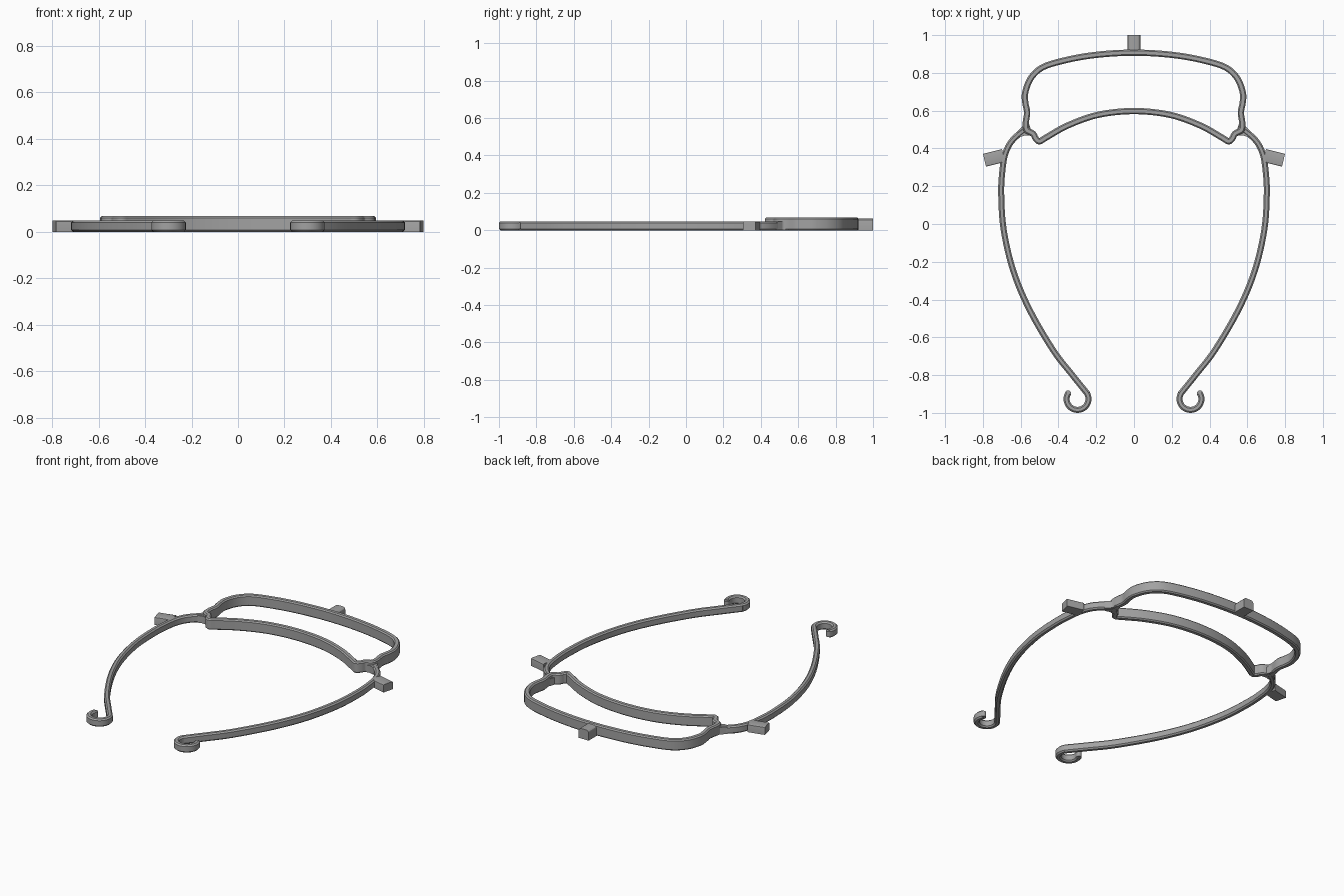
import bpy, bmesh, math
from mathutils import Vector, Matrix

if "Cube" in bpy.data.objects:
    bpy.data.objects.remove(bpy.data.objects["Cube"])

GREY = (0.36, 0.36, 0.36, 1)
mat = bpy.data.materials.new("plain grey plastic")
mat.use_nodes = True
mat.diffuse_color = GREY
mat.node_tree.nodes["Principled BSDF"].inputs["Base Color"].default_value = GREY
mat.node_tree.nodes["Principled BSDF"].inputs["Roughness"].default_value = 0.6


def finish(name, bm, mirror=False):
    bmesh.ops.recalc_face_normals(bm, faces=bm.faces)
    mesh = bpy.data.meshes.new(name)
    bm.to_mesh(mesh)
    bm.free()
    mesh.materials.append(mat)
    obj = bpy.data.objects.new(name, mesh)
    bpy.context.collection.objects.link(obj)
    if mirror:
        obj.modifiers.new("Mirror", 'MIRROR')
    bpy.ops.object.select_all(action='DESELECT')
    obj.select_set(True)
    bpy.context.view_layer.objects.active = obj
    bpy.ops.object.shade_smooth_by_angle(angle=math.radians(30))
    return obj


def spline(points, closed=False, steps=6):
    """Smooth path through the points."""
    p = [Vector(q) for q in points]
    n = len(p)
    get = (lambda i: p[i % n]) if closed else (lambda i: p[max(0, min(n - 1, i))])
    path = []
    for i in range(n if closed else n - 1):
        a, b, c, d = (get(i + k) for k in (-1, 0, 1, 2))
        for s in range(steps):
            t = s / steps
            path.append(b + (c - a) * t / 2 + (2 * a - 5 * b + 4 * c - d) * t * t / 2
                        + (3 * b - a - 3 * c + d) * t ** 3 / 2)
    if not closed:
        path.append(p[-1])
    return path


def sweep(name, path, width, height, chamfer, closed=False, mirror=False):
    """Carry a chamfered upright strip along a flat path."""
    w, c = width / 2, chamfer
    section = [(w - c, 0), (w, c), (w, height - c), (w - c, height),
               (c - w, height), (-w, height - c), (-w, c), (c - w, 0)]
    bm = bmesh.new()
    n = len(path)
    rings = []
    for i, p in enumerate(path):
        before = path[i - 1] if closed or i else p
        after = path[(i + 1) % n] if closed or i < n - 1 else p
        t = (after - before).normalized()
        rings.append([bm.verts.new((p.x - t.y * u, p.y + t.x * u, z)) for u, z in section])
    for i in range(n if closed else n - 1):
        a, b = rings[i], rings[(i + 1) % n]
        for k in range(len(section)):
            m = (k + 1) % len(section)
            bm.faces.new((a[k], a[m], b[m], b[k]))
    if not closed:
        bm.faces.new(rings[0])
        bm.faces.new(rings[-1])
    return finish(name, bm, mirror)


def peg(name, centre, size, angle, bevel, mirror=False):
    """Short block with its long edges chamfered; length runs along local x."""
    bm = bmesh.new()
    bmesh.ops.create_cube(bm, size=1, matrix=Matrix.Diagonal((*size, 1)))
    edges = [e for e in bm.edges
             if abs(e.verts[0].co.x - e.verts[1].co.x) > size[0] / 2 and e.verts[0].co.z > 0]
    bmesh.ops.bevel(bm, geom=edges, offset=bevel, segments=3, profile=0.5, affect='EDGES')
    bm.transform(Matrix.Translation(centre) @ Matrix.Rotation(angle, 4, 'Z'))
    return finish(name, bm, mirror)


# Closed front band: one half, then its mirror image
half = [(0, .907), (.13, .902), (.25, .889), (.36, .868), (.46, .84), (.515, .808), (.555, .757),
        (.577, .69), (.575, .64), (.566, .59), (.573, .535), (.568, .498), (.535, .478),
        (.52, .452), (.5, .438), (.465, .458), (.35, .522), (.19, .578), (0, .598)]
loop = half + [(-x, y) for x, y in reversed(half[1:-1])]
sweep("front_band", spline(loop, closed=True), .033, .067, .007, closed=True)

# Side arms, each running into a curled hook
arm = [(.555, .505), (.595, .487), (.65, .435), (.682, .37), (.697, .28), (.703, .16),
       (.69, -.03), (.64, -.245), (.555, -.45), (.43, -.665), (.33, -.795)]
hook_centre, hook_radius = Vector((.299, -.926)), .058
hook = [hook_centre + hook_radius * Vector((math.cos(a), math.sin(a)))
        for a in (math.radians(140 + 10 * i) for i in range(26))]
path = spline(arm + [tuple(q) for q in hook[:2]])[:-1] + hook[1:]
sweep("side_arms", path, .032, .048, .008, mirror=True)

# Rounded tips on the hooks
bm = bmesh.new()
bmesh.ops.create_cone(bm, cap_ends=True, segments=16, radius1=.016, radius2=.016, depth=.034,
                      matrix=Matrix.Translation((*hook[-1], .024)))
finish("hook_tips", bm, mirror=True)

# Fillets where the arms meet the band
bm = bmesh.new()
outline = [(.56, .545), (.585, .545), (.592, .515), (.622, .485), (.6, .462), (.572, .47), (.535, .465)]
face = bm.faces.new([bm.verts.new((x, y, .002)) for x, y in outline])
top = bmesh.ops.extrude_face_region(bm, geom=[face])["geom"]
bmesh.ops.translate(bm, vec=(0, 0, .044), verts=[v for v in top if isinstance(v, bmesh.types.BMVert)])
finish("arm_joints", bm, mirror=True)

# Pegs
peg("side_pegs", (.741, .35, .024), (.104, .069, .048), math.radians(-14), .006, mirror=True)
peg("centre_peg", (0, .957, .031), (.086, .068, .062), math.pi / 2, .016)
